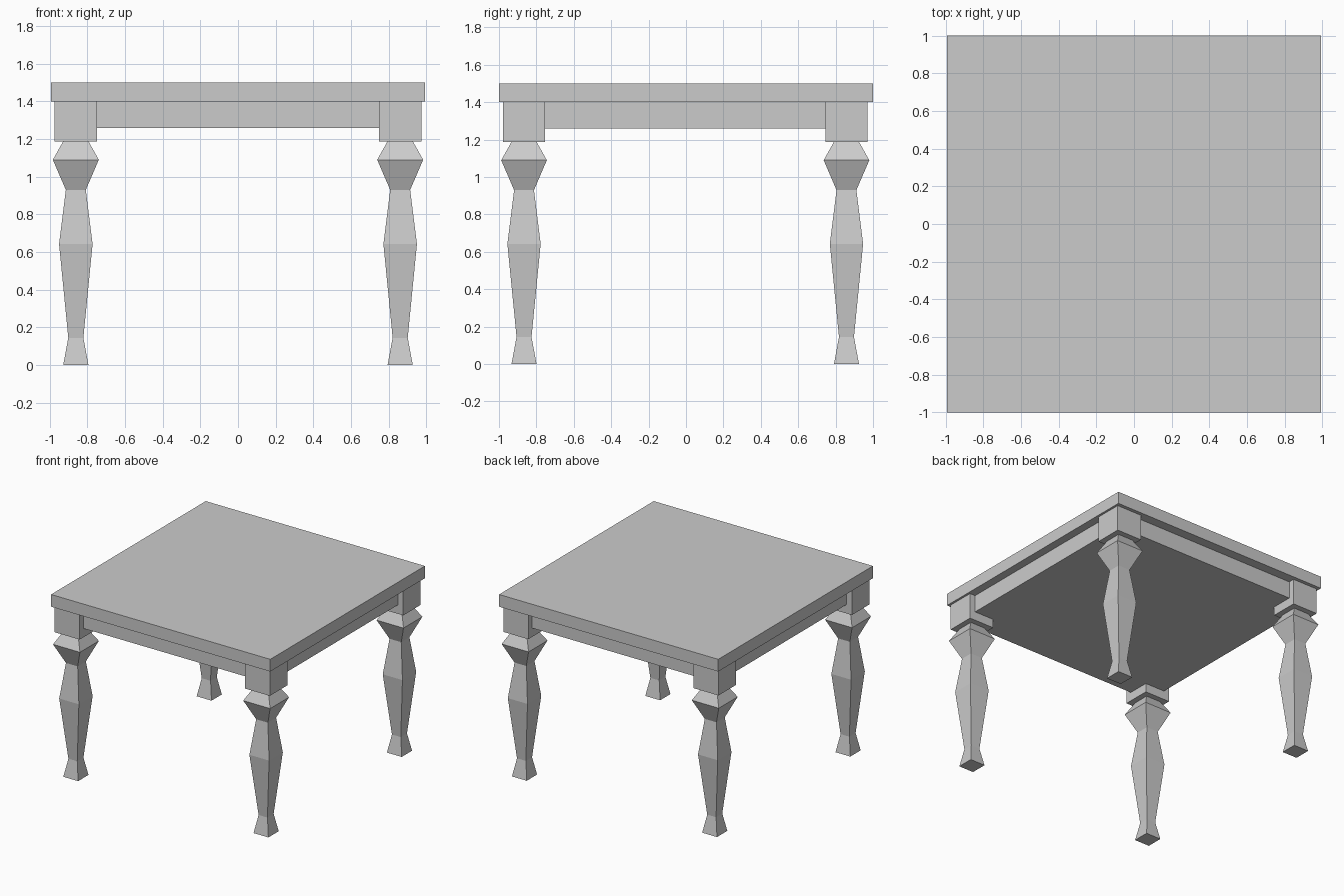
import bpy, bmesh

if "Cube" in bpy.data.objects:
    bpy.data.objects.remove(bpy.data.objects["Cube"])


def make_object(name, bm):
    bmesh.ops.recalc_face_normals(bm, faces=bm.faces)
    mesh = bpy.data.meshes.new(name)
    bm.to_mesh(mesh)
    bm.free()
    obj = bpy.data.objects.new(name, mesh)
    bpy.context.collection.objects.link(obj)
    return obj


def square_profile(name, cx, cy, profile):
    """Loft square rings (half_x, half_y, z) around a vertical axis."""
    bm = bmesh.new()
    rings = [[bm.verts.new((cx + sx * hx, cy + sy * hy, z))
              for sx, sy in ((-1, -1), (1, -1), (1, 1), (-1, 1))]
             for hx, hy, z in profile]
    for a, b in zip(rings, rings[1:]):
        for i in range(4):
            j = (i + 1) % 4
            bm.faces.new((a[i], a[j], b[j], b[i]))
    bm.faces.new(rings[0][::-1])
    bm.faces.new(rings[-1])
    return make_object(name, bm)


# Table top and recessed apron
square_profile("table_top", 0, 0, [(0.992, 1.0, 1.40), (0.992, 1.0, 1.50)])
square_profile("apron", 0, -0.004, [(0.925, 0.925, 1.26), (0.925, 0.925, 1.40)])

# Four-sided turned legs with a square block at the top
LEG = [(0.067, 0.0), (0.040, 0.145), (0.089, 0.643), (0.053, 0.93),
       (0.122, 1.09), (0.066, 1.19)]
for side, x in (("left", -0.861), ("right", 0.861)):
    for end, y in (("front", -0.866), ("back", 0.858)):
        square_profile(f"{end}_{side}_leg", x, y, [(h, h, z) for h, z in LEG])
        square_profile(f"{end}_{side}_leg_block", x, y,
                       [(0.113, 0.113, 1.188), (0.113, 0.113, 1.40)])
